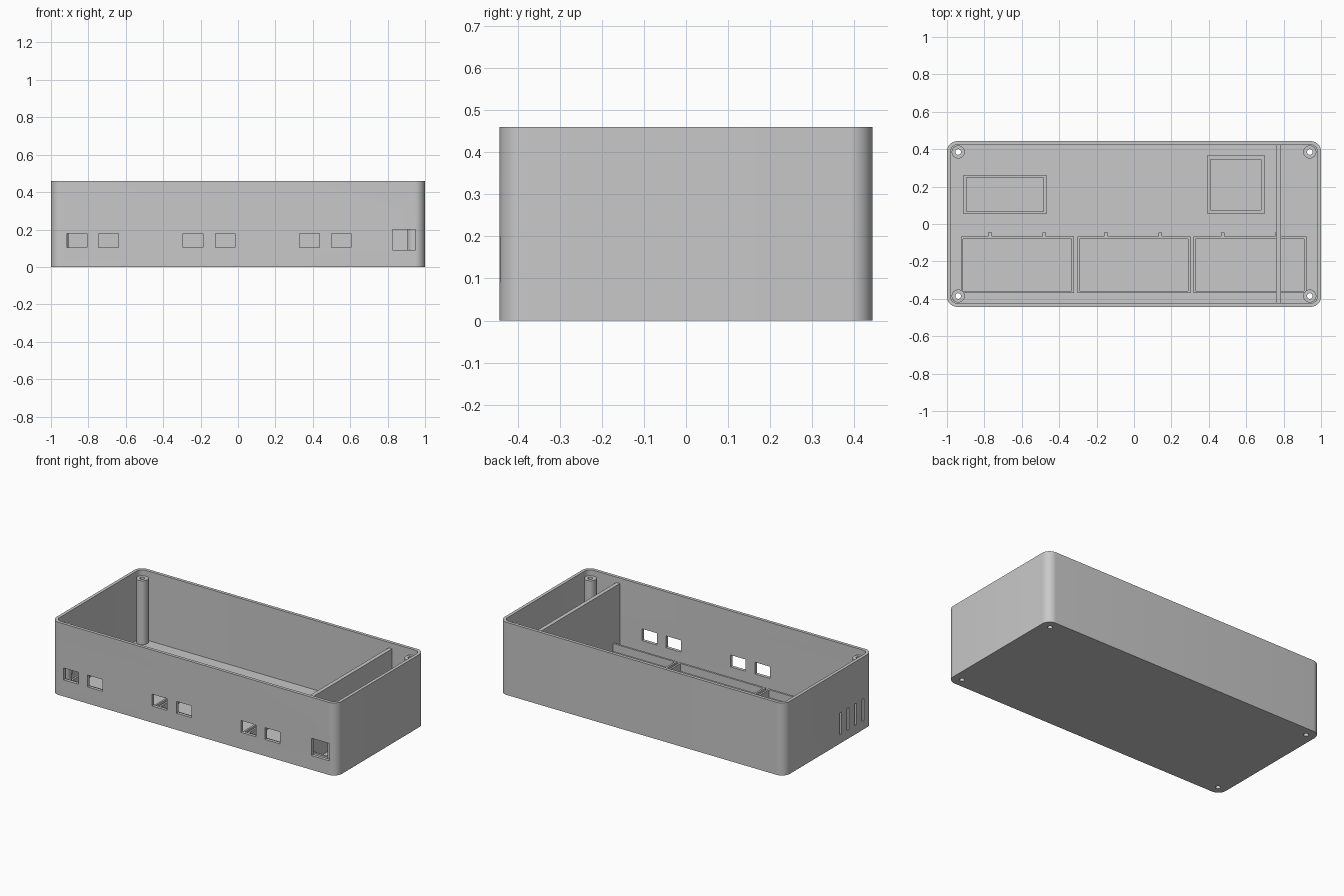
import bpy, bmesh, math
from mathutils import Matrix, Vector

cube = bpy.data.objects.get("Cube")
if cube:
    bpy.data.objects.remove(cube, do_unlink=True)

GREY = bpy.data.materials.new("plain grey plastic")
GREY.use_nodes = True
GREY.diffuse_color = (0.58, 0.58, 0.58, 1)
GREY.node_tree.nodes["Principled BSDF"].inputs["Base Color"].default_value = GREY.diffuse_color

HX, HY, HEIGHT = 1.0, 0.443, 0.46
WALL, FLOOR = 0.02, 0.02
INNER_TOP = 0.425          # posts and divider stop below the rim
LOW_TOP = 0.07             # low retaining frames


def finish(name, bm):
    bmesh.ops.recalc_face_normals(bm, faces=bm.faces)
    mesh = bpy.data.meshes.new(name)
    bm.to_mesh(mesh)
    bm.free()
    mesh.materials.append(GREY)
    ob = bpy.data.objects.new(name, mesh)
    bpy.context.collection.objects.link(ob)
    return ob


def add_box(bm, x0, x1, y0, y1, z0, z1):
    size = Matrix.Diagonal((x1 - x0, y1 - y0, z1 - z0, 1))
    mid = Matrix.Translation(((x0 + x1) / 2, (y0 + y1) / 2, (z0 + z1) / 2))
    bmesh.ops.create_cube(bm, size=1, matrix=mid @ size)


def add_cylinder(bm, x, y, r, z0, z1):
    bmesh.ops.create_cone(bm, cap_ends=True, segments=32, radius1=r, radius2=r,
                          depth=z1 - z0,
                          matrix=Matrix.Translation((x, y, (z0 + z1) / 2)))


def rounded_block(name, hx, hy, r, z0, z1, steps=10):
    bm = bmesh.new()
    ring = []
    for q, (sx, sy) in enumerate(((1, 1), (-1, 1), (-1, -1), (1, -1))):
        for i in range(steps + 1):
            a = (q + i / steps) * math.pi / 2
            ring.append(bm.verts.new((sx * (hx - r) + r * math.cos(a),
                                      sy * (hy - r) + r * math.sin(a), z0)))
    base = bm.faces.new(ring)
    top = bmesh.ops.extrude_face_region(bm, geom=[base])["geom"]
    bmesh.ops.translate(bm, vec=Vector((0, 0, z1 - z0)),
                        verts=[v for v in top if isinstance(v, bmesh.types.BMVert)])
    return finish(name, bm)


def cut(ob, cutter):
    cutter.hide_render = True
    mod = ob.modifiers.new("cut", 'BOOLEAN')
    mod.operation = 'DIFFERENCE'
    mod.solver = 'EXACT'
    mod.object = cutter
    select(ob)
    bpy.ops.object.modifier_apply(modifier=mod.name)


def select(ob):
    bpy.ops.object.select_all(action='DESELECT')
    ob.select_set(True)
    bpy.context.view_layer.objects.active = ob


def smooth(ob):
    select(ob)
    bpy.ops.object.shade_smooth_by_angle(angle=math.radians(30))


def frame(name, x0, x1, y0, y1, tx, ty, tabs=()):
    """Low rectangular wall, open in the middle, with optional rear tabs."""
    z0, z1 = FLOOR - 0.002, LOW_TOP
    bm = bmesh.new()
    add_box(bm, x0, x1, y0, y0 + ty, z0, z1)
    add_box(bm, x0, x1, y1 - ty, y1, z0, z1)
    add_box(bm, x0, x0 + tx, y0 + ty, y1 - ty, z0, z1)
    add_box(bm, x1 - tx, x1, y0 + ty, y1 - ty, z0, z1)
    for x in tabs:
        add_box(bm, x - 0.01, x + 0.01, y1, y1 + 0.022, z0, z1)
    return finish(name, bm)


# Open tray-like case
case = rounded_block("case_shell", HX, HY, 0.055, 0, HEIGHT)
cavity = rounded_block("cavity_cutter", HX - WALL, HY - WALL, 0.035, FLOOR, HEIGHT + 0.1)
cut(case, cavity)

# Front ports, side vents and screw holes
bm = bmesh.new()
for x in (-0.86, -0.692, -0.24, -0.068, 0.383, 0.552):
    add_box(bm, x - 0.053, x + 0.053, -HY - 0.03, -HY + 0.035, 0.105, 0.18)
add_box(bm, 0.825, 0.95, -HY - 0.03, -HY + 0.03, 0.09, 0.2)
for i in range(4):
    y = -0.117 - i * 0.075
    add_box(bm, -HX - 0.03, -HX + 0.03, y - 0.01, y + 0.01, 0.055, 0.195)
openings = finish("opening_cutter", bm)

corners = [(sx * 0.94, sy * 0.385) for sx in (-1, 1) for sy in (-1, 1)]
bm = bmesh.new()
for x, y in corners:
    add_cylinder(bm, x, y, 0.015, -0.1, HEIGHT + 0.1)
screws = finish("screw_hole_cutter", bm)

cut(case, openings)
cut(case, screws)
smooth(case)

# Corner screw posts
bm = bmesh.new()
for x, y in corners:
    add_cylinder(bm, x, y, 0.035, FLOOR - 0.002, INNER_TOP)
posts = finish("screw_posts", bm)
cut(posts, screws)
smooth(posts)

for helper in (cavity, openings, screws):
    bpy.data.objects.remove(helper, do_unlink=True)

# Tall divider near one end
bm = bmesh.new()
add_box(bm, 0.76, 0.785, -HY + 0.015, HY - 0.015, FLOOR - 0.002, INNER_TOP)
finish("divider_wall", bm)

# Three board trays along the front
for name, x0, x1, tabs in (("right_board_tray", -0.925, -0.321, (-0.77, -0.48)),
                           ("middle_board_tray", -0.303, 0.301, (-0.15, 0.14)),
                           ("left_board_tray", 0.317, 0.921, (0.475, 0.765))):
    frame(name, x0, x1, -0.37, -0.068, 0.012, 0.013, tabs)

# Two component frames at the back
frame("wide_component_frame", -0.914, -0.465, 0.055, 0.26, 0.019, 0.012)
frame("square_component_frame", 0.39, 0.70, 0.056, 0.366, 0.02, 0.02)
